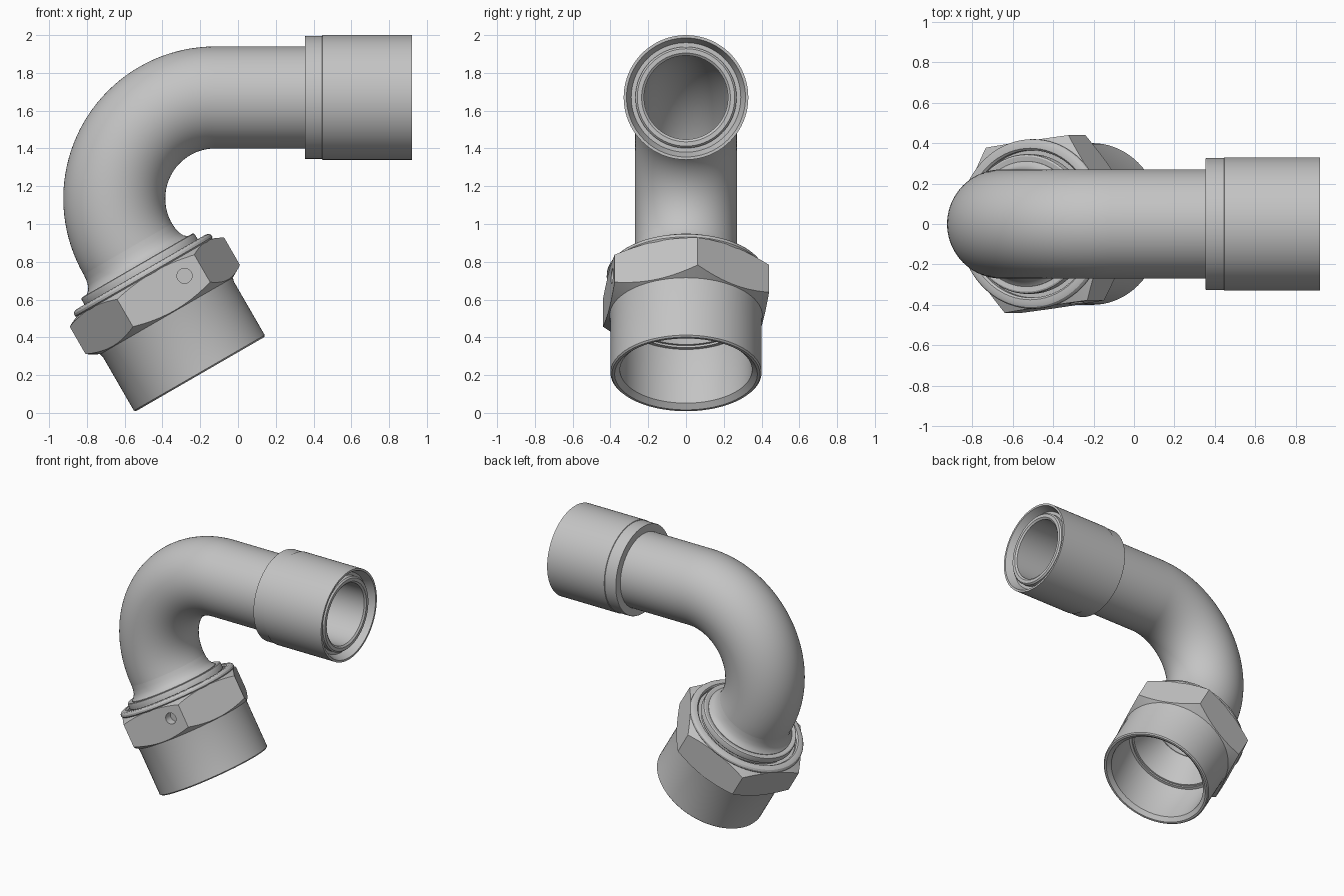
import bpy, bmesh, math
from mathutils import Matrix, Vector

if "Cube" in bpy.data.objects:
    bpy.data.objects.remove(bpy.data.objects["Cube"])

SEG = 80
grey = bpy.data.materials.new("satin_grey")
grey.diffuse_color = (0.55, 0.55, 0.55, 1)
grey.use_nodes = True
grey.node_tree.nodes["Principled BSDF"].inputs["Base Color"].default_value = grey.diffuse_color

# Frames: bend centre, outlet axis along x, nut axis tilted 30 degrees
BEND, BEND_R = Vector((-0.12, 0, 1.135)), 0.535
C, S = math.cos(math.radians(30)), 0.5
D, U = Vector((S, 0, -C)), Vector((C, 0, S))
P = BEND + BEND_R * Vector((-C, 0, -S))


def frame(origin, x, y, z):
    m = Matrix((x, y, z)).transposed().to_4x4()
    m.translation = origin
    return m


NUT = frame(P, U, Vector((0, -1, 0)), D)
OUTLET = frame(Vector((0, 0, 1.67)), Vector((0, 1, 0)), Vector((0, 0, 1)), Vector((1, 0, 0)))


def finish(name, bm, matrix=Matrix()):
    bmesh.ops.recalc_face_normals(bm, faces=bm.faces)
    mesh = bpy.data.meshes.new(name)
    bm.to_mesh(mesh)
    bm.free()
    mesh.transform(matrix)
    mesh.materials.append(grey)
    ob = bpy.data.objects.new(name, mesh)
    bpy.context.collection.objects.link(ob)
    return ob


def smooth(ob, angle=28):
    bpy.ops.object.select_all(action='DESELECT')
    ob.select_set(True)
    bpy.context.view_layer.objects.active = ob
    bpy.ops.object.shade_smooth_by_angle(angle=math.radians(angle))


def bridge(bm, rings):
    """Skin a closed sequence of closed vertex rings."""
    for a, b in zip(rings, rings[1:] + rings[:1]):
        n = len(a)
        for i in range(n):
            j = (i + 1) % n
            bm.faces.new((a[i], a[j], b[j], b[i]))


def circle(bm, centre, x, y, r):
    return [bm.verts.new(centre + r * (math.cos(t) * x + math.sin(t) * y))
            for t in (2 * math.pi * i / SEG for i in range(SEG))]


def lathe(name, profile, matrix):
    """Turn a closed (radius, height) outline around the local z axis."""
    bm = bmesh.new()
    x, y = Vector((1, 0, 0)), Vector((0, 1, 0))
    bridge(bm, [circle(bm, Vector((0, 0, h)), x, y, r) for r, h in profile])
    return finish(name, bm, matrix)


def cut(ob, tool, operation):
    mod = ob.modifiers.new("cut", 'BOOLEAN')
    mod.operation, mod.object, mod.solver = operation, tool, 'EXACT'
    bpy.context.view_layer.objects.active = ob
    bpy.ops.object.modifier_apply(modifier=mod.name)
    bpy.data.objects.remove(tool)


# Bent pipe: outer wall out along the path, inner wall back
path = [(Vector((0.84, 0, 1.67)), Vector((0, 0, 1)))]
for k in range(41):
    a = math.radians(90 + 3 * k)
    n = Vector((math.cos(a), 0, math.sin(a)))
    path.append((BEND + BEND_R * n, n))
path.append((P + 0.2 * D, -U))
bm = bmesh.new()
Y = Vector((0, 1, 0))
rings = [circle(bm, c, n, Y, 0.27) for c, n in path]
rings += [circle(bm, c, n, Y, 0.222) for c, n in reversed(path)]
bridge(bm, rings)
smooth(finish("bent_pipe", bm))

# Outlet collar with recessed inner tube end
smooth(lathe("outlet_collar", [
    (0.262, 0.355), (0.324, 0.355), (0.326, 0.358), (0.326, 0.445), (0.33, 0.447),
    (0.33, 0.92), (0.315, 0.92), (0.29, 0.86), (0.262, 0.86)], OUTLET))
smooth(lathe("outlet_tube_end", [
    (0.222, 0.83), (0.268, 0.83), (0.268, 0.89), (0.258, 0.9), (0.235, 0.9),
    (0.222, 0.89)], OUTLET))

# Flared pipe foot and retaining ring above the nut
smooth(lathe("pipe_flare", [
    (0.26, 0.0), (0.27, 0.0), (0.272, 0.03), (0.279, 0.06), (0.291, 0.085),
    (0.31, 0.1), (0.31, 0.22), (0.26, 0.22)], NUT))
smooth(lathe("retaining_ring", [
    (0.30, 0.105), (0.335, 0.1), (0.343, 0.104), (0.346, 0.112), (0.346, 0.145),
    (0.335, 0.155), (0.30, 0.155)], NUT))

# Rounded shoulder on top of the nut
smooth(lathe("nut_shoulder", [
    (0.365, 0.2), (0.365, 0.15), (0.375, 0.14), (0.397, 0.14), (0.411, 0.145),
    (0.419, 0.155), (0.42, 0.168), (0.41, 0.18), (0.41, 0.2)], NUT))

# Hexagon: prism trimmed by a double-chamfered turned ring
bm = bmesh.new()
bmesh.ops.create_cone(bm, cap_ends=True, segments=6, radius1=0.476, radius2=0.476, depth=0.4,
                      matrix=Matrix.Translation((0, 0, 0.28)) @ Matrix.Rotation(math.radians(-7.5), 4, 'Z'))
# make sure a corner sits 7.5 degrees off the local x axis
v = bm.verts[:][0].co
turn = math.radians(-7.5) - math.atan2(v.y, v.x)
bmesh.ops.rotate(bm, verts=bm.verts, cent=(0, 0, 0), matrix=Matrix.Rotation(turn, 3, 'Z'))
nut = finish("nut_hexagon", bm, NUT)
cut(nut, lathe("chamfer_tool", [
    (0.33, 0.175), (0.415, 0.175), (0.52, 0.222), (0.52, 0.345), (0.40, 0.412),
    (0.33, 0.412)], NUT), 'INTERSECT')

# Small drilled hole in the front flat
bm = bmesh.new()
bmesh.ops.create_cone(bm, cap_ends=True, segments=32, radius1=0.04, radius2=0.04, depth=0.14,
                      matrix=Matrix.Translation((0.189, 0.41, 0.273)) @ Matrix.Rotation(math.radians(90), 4, 'X'))
cut(nut, finish("drill_tool", bm, NUT), 'DIFFERENCE')
smooth(nut, 20)

# Nut sleeve with stepped bore
smooth(lathe("nut_sleeve", [
    (0.405, 0.39), (0.405, 0.412), (0.4, 0.43), (0.4, 0.757), (0.392, 0.765),
    (0.378, 0.765), (0.35, 0.74), (0.35, 0.4), (0.345, 0.39)], NUT))

# Conical seat inside the nut
smooth(lathe("conical_seat", [
    (0.348, 0.4), (0.318, 0.4), (0.31, 0.385), (0.222, 0.19), (0.3, 0.19),
    (0.348, 0.38)], NUT))
